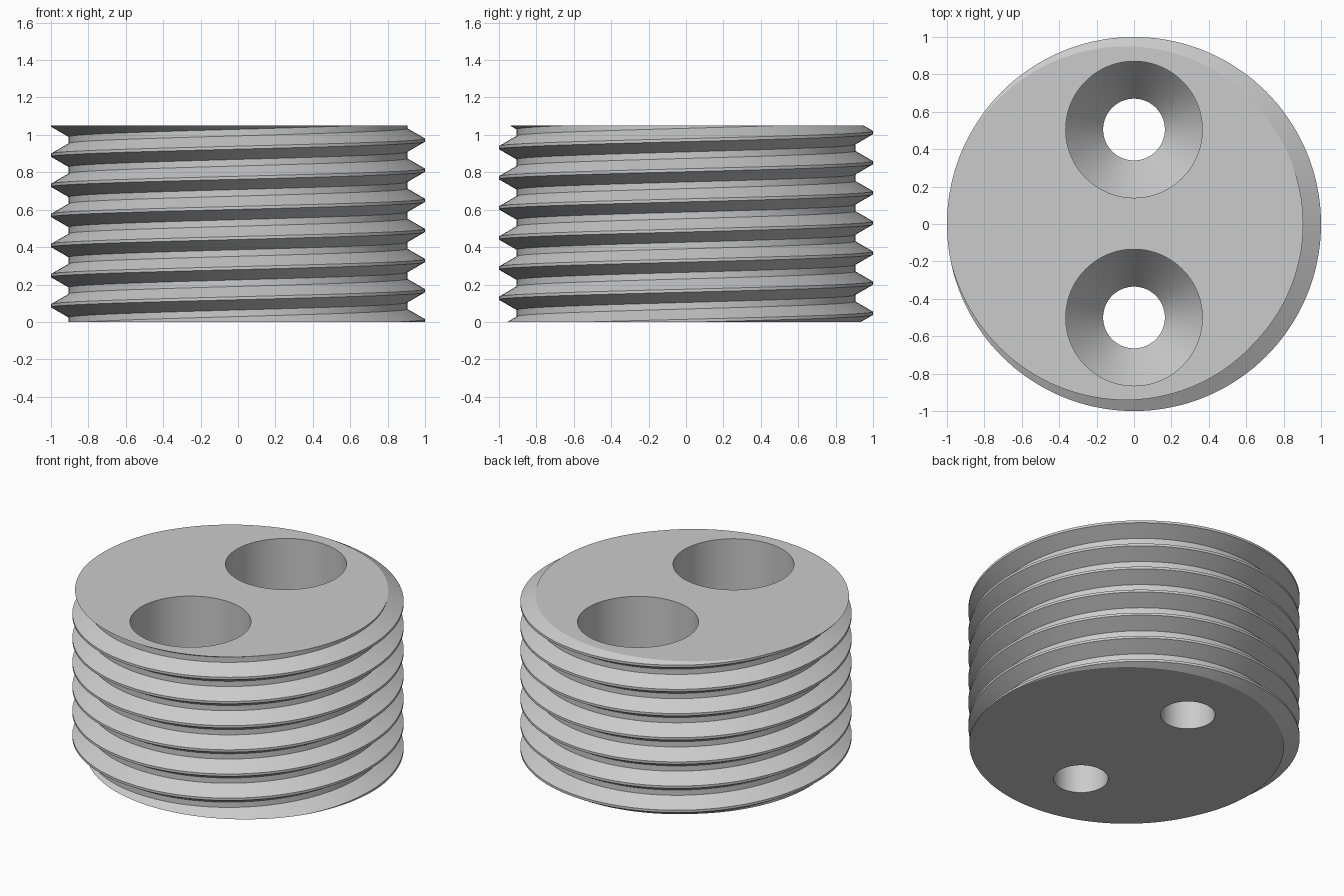
import bpy, bmesh
from math import cos, sin, tau, radians

if "Cube" in bpy.data.objects:
    bpy.data.objects.remove(bpy.data.objects["Cube"])

HEIGHT = 1.05
PITCH = 0.161
ROOT, CREST = 0.905, 1.0
FLANK, CREST_FLAT = 0.055, 0.016
SEGMENTS = 144
TURNS = 11

grey = bpy.data.materials.new("plain grey")
grey.use_nodes = True
grey.diffuse_color = (0.6, 0.6, 0.6, 1)
grey.node_tree.nodes["Principled BSDF"].inputs["Base Color"].default_value = (0.6, 0.6, 0.6, 1)


def make_object(name, bm):
    bmesh.ops.recalc_face_normals(bm, faces=bm.faces[:])
    mesh = bpy.data.meshes.new(name)
    bm.to_mesh(mesh)
    bm.free()
    mesh.materials.append(grey)
    obj = bpy.data.objects.new(name, mesh)
    bpy.context.collection.objects.link(obj)
    return obj


def threaded_plug():
    """Right-hand helical wall, trimmed flat and capped at both ends."""
    half = CREST_FLAT / 2
    profile = [(ROOT, -half - FLANK), (CREST, -half), (CREST, half), (ROOT, half + FLANK)]
    n = len(profile)
    bm = bmesh.new()
    columns = []
    for i in range(SEGMENTS):
        a = tau * i / SEGMENTS
        column = []
        for row in range(n * TURNS):
            r, dz = profile[row % n]
            z = 0.006 + dz + PITCH * (row // n - 2 + i / SEGMENTS)
            column.append(bm.verts.new((r * cos(a), r * sin(a), z)))
        columns.append(column)
    for i in range(SEGMENTS):
        # the last column joins the first one a full pitch higher
        shift = n if i == SEGMENTS - 1 else 0
        here, after = columns[i], columns[(i + 1) % SEGMENTS]
        for row in range(n * TURNS - 1 - shift):
            bm.faces.new((here[row], after[row + shift],
                          after[row + 1 + shift], here[row + 1]))
    for z, direction in ((0, -1), (HEIGHT, 1)):
        bmesh.ops.bisect_plane(bm, geom=bm.verts[:] + bm.edges[:] + bm.faces[:],
                               dist=1e-6, plane_co=(0, 0, z),
                               plane_no=(0, 0, direction), clear_outer=True)
    for z in (0, HEIGHT):
        rim = [e for e in bm.edges if e.is_boundary
               and all(abs(v.co.z - z) < 1e-4 for v in e.verts)]
        bmesh.ops.edgeloop_fill(bm, edges=rim)
    return make_object("threaded_plug", bm)


def hole_cutter(y):
    """Wide bore, conical seat and narrow through hole."""
    profile = [(0.165, -0.2), (0.165, 0.24), (0.365, 0.5), (0.365, HEIGHT + 0.2)]
    sides = 96
    bm = bmesh.new()
    rings = [[bm.verts.new((r * cos(tau * i / sides), y + r * sin(tau * i / sides), z))
              for i in range(sides)] for r, z in profile]
    for low, high in zip(rings, rings[1:]):
        for i in range(sides):
            j = (i + 1) % sides
            bm.faces.new((low[i], low[j], high[j], high[i]))
    bm.faces.new(rings[0][::-1])
    bm.faces.new(rings[-1])
    cutter = make_object("hole_cutter", bm)
    cutter.hide_render = True
    return cutter


plug = threaded_plug()
bpy.context.view_layer.objects.active = plug
plug.select_set(True)

# Two matching screw holes
for y in (-0.5, 0.505):
    cutter = hole_cutter(y)
    cut = plug.modifiers.new("screw hole", 'BOOLEAN')
    cut.operation = 'DIFFERENCE'
    cut.solver = 'EXACT'
    cut.object = cutter
    bpy.ops.object.modifier_apply(modifier=cut.name)
    bpy.data.objects.remove(cutter)

bpy.ops.object.shade_smooth_by_angle(angle=radians(25))
